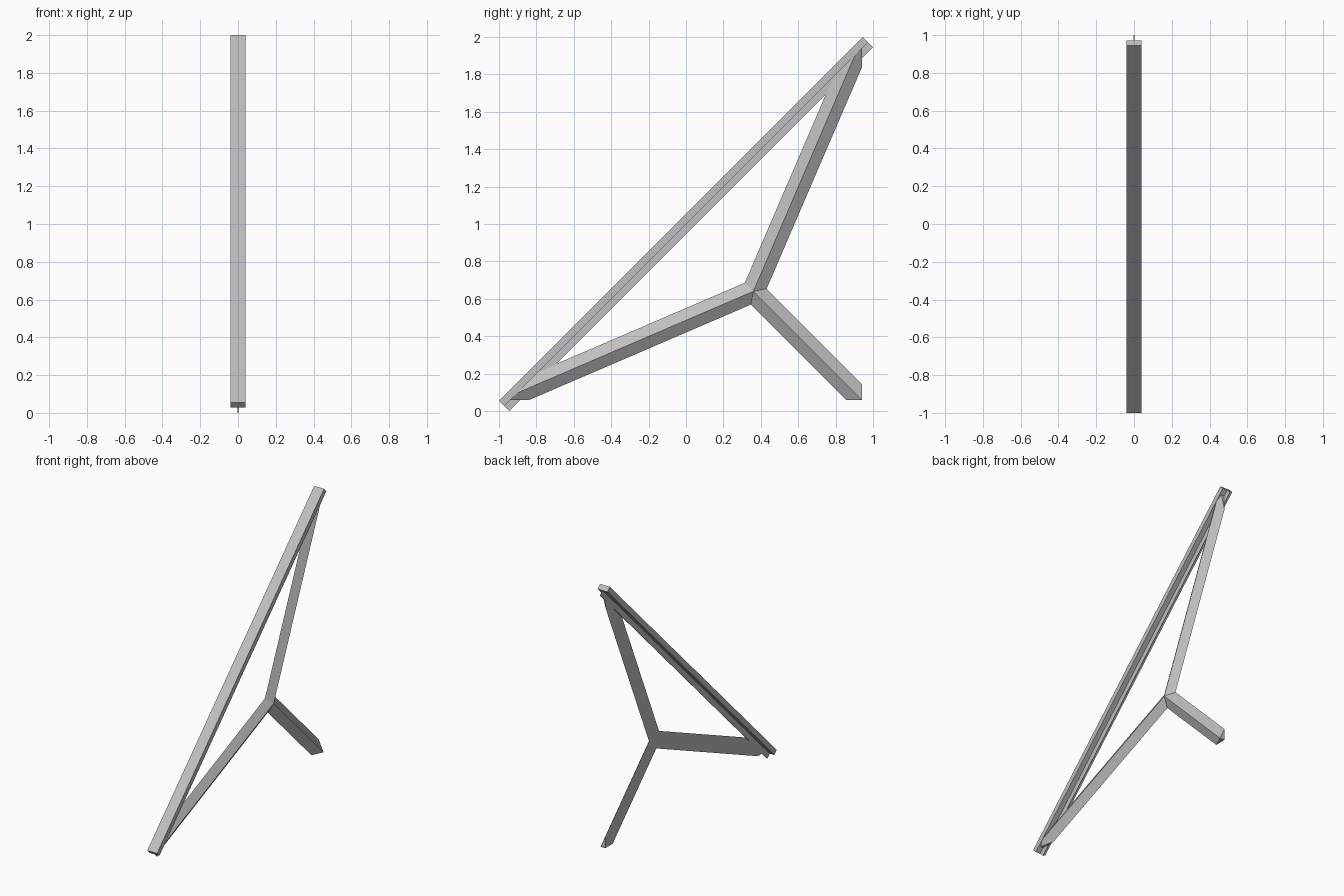
import bpy, bmesh
from mathutils import Vector

cube = bpy.data.objects.get("Cube")
if cube:
    bpy.data.objects.remove(cube, do_unlink=True)

steel = bpy.data.materials.new("light_grey_metal")
steel.use_nodes = True
COLOUR = (0.52, 0.52, 0.52, 1)
steel.diffuse_color = COLOUR
steel.node_tree.nodes["Principled BSDF"].inputs["Base Color"].default_value = COLOUR


def prism(section, start, end, across):
    """Sweep a section of (x, offset) points from start to end."""
    bm = bmesh.new()
    rings = [[bm.verts.new(p + Vector((x, 0, 0)) + across * o) for x, o in section]
             for p in (start, end)]
    n = len(section)
    for i in range(n):
        j = (i + 1) % n
        bm.faces.new((rings[0][i], rings[0][j], rings[1][j], rings[1][i]))
    bm.faces.new(rings[0])
    bm.faces.new(rings[1])
    return bm


def trim(bm, point, normal):
    """Cut away everything on the normal's side and close the cut."""
    geom = bm.verts[:] + bm.edges[:] + bm.faces[:]
    bmesh.ops.bisect_plane(bm, geom=geom, plane_co=point, plane_no=normal,
                           clear_outer=True)
    bmesh.ops.holes_fill(bm, edges=[e for e in bm.edges if e.is_boundary])


def finish(bm, name):
    bmesh.ops.recalc_face_normals(bm, faces=bm.faces[:])
    mesh = bpy.data.meshes.new(name)
    bm.to_mesh(mesh)
    bm.free()
    mesh.materials.append(steel)
    bpy.context.collection.objects.link(bpy.data.objects.new(name, mesh))


def box_section(half, low, high):
    return [(-half, low), (half, low), (half, high), (-half, high)]


# Sloping bar: wide top plate over a thin central web
UP = Vector((0, -1, 1)).normalized()
low_end, high_end = Vector((0, -0.9725, 0.0275)), Vector((0, 0.9725, 1.9725))
HALF = 0.039
finish(prism(box_section(0.04, 0, HALF), low_end, high_end, UP), "bar_plate")
finish(prism(box_section(0.002, -HALF, 0), low_end, high_end, UP), "bar_web")

# Three ridged struts, mitred where they meet
hub = Vector((0, 0.36, 0.64))
targets = {
    "front_strut": Vector((0, -1, 0.055)),
    "rear_strut": Vector((0, 0.945, 2)),
    "foot_strut": Vector((0, 1, 0)),
}
dirs = {name: (t - hub).normalized() for name, t in targets.items()}
for name, d in dirs.items():
    across = d.cross(Vector((1, 0, 0)))
    section = [(0, -0.06), (0.039, 0), (0, 0.06)]
    bm = prism(section, hub - d * 0.2, targets[name] + d * 0.2, across)
    for other, e in dirs.items():
        if other != name:
            trim(bm, hub, e - d)
    # Ends sit flush with the plate, the floor line and the back line
    trim(bm, low_end, UP)
    trim(bm, Vector((0, 0, 0.06)), Vector((0, 0, -1)))
    trim(bm, Vector((0, 0.94, 0)), Vector((0, 1, 0)))
    finish(bm, name)
